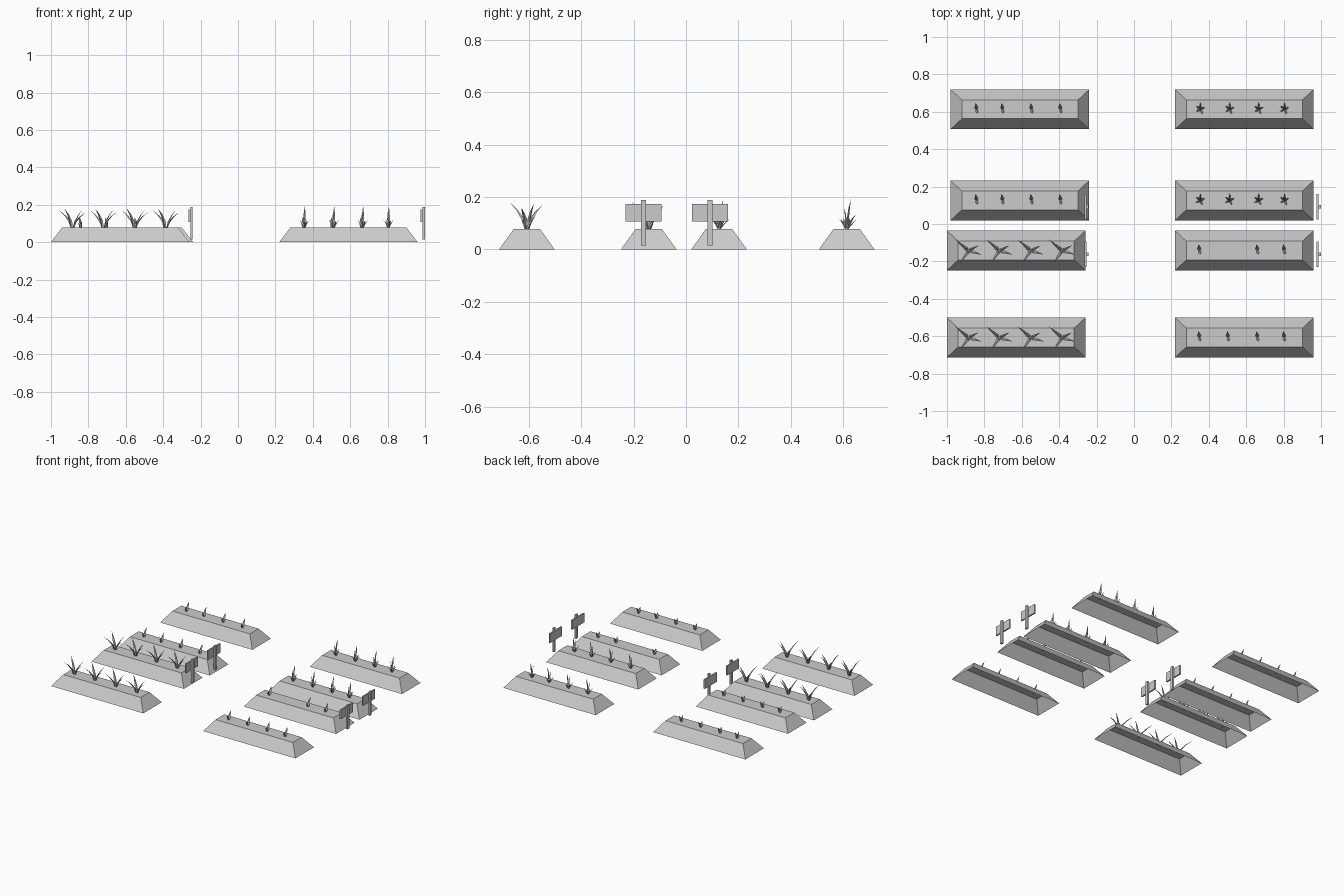
import bpy, bmesh
from mathutils import Vector

if "Cube" in bpy.data.objects:
    bpy.data.objects.remove(bpy.data.objects["Cube"])

BED_Z = 0.078


def finish(name, bm):
    bmesh.ops.recalc_face_normals(bm, faces=bm.faces)
    me = bpy.data.meshes.new(name)
    bm.to_mesh(me)
    bm.free()
    ob = bpy.data.objects.new(name, me)
    bpy.context.collection.objects.link(ob)
    return ob


def box(bm, x0, x1, y0, y1, z0, z1):
    vs = bmesh.ops.create_cube(bm, size=1)["verts"]
    for v in vs:
        v.co = Vector((x1 if v.co.x > 0 else x0, y1 if v.co.y > 0 else y0, z1 if v.co.z > 0 else z0))


def blade(bm, base, tip, width, bend):
    """Tapered, slightly folded leaf curving from base to tip (tip is an offset)."""
    base, tip = Vector(base), Vector(tip)
    flat = Vector((tip.x, tip.y, 0))
    out = flat.normalized() if flat.length > 1e-4 else Vector((1, 0, 0))
    side = Vector((-out.y, out.x, 0))
    rings = []
    for t, w in ((0, 0.7), (0.35, 1.0), (0.7, 0.65)):
        c = base + flat * t ** bend + Vector((0, 0, tip.z * t))
        h = width * w / 2
        rings.append([bm.verts.new(c + d) for d in (side * h, out * h * 0.6, -side * h, -out * h * 0.6)])
    end = bm.verts.new(base + tip)
    for a, b in zip(rings, rings[1:]):
        for i in range(4):
            j = (i + 1) % 4
            bm.faces.new((a[i], a[j], b[j], b[i]))
    for i in range(4):
        bm.faces.new((rings[-1][i], rings[-1][(i + 1) % 4], end))
    bm.faces.new(rings[0][::-1])


def bed(name, x0, y):
    """Sloped soil mound, open underneath."""
    bm = bmesh.new()
    x1, hy = x0 + 0.74, 0.106
    low = [bm.verts.new(p) for p in ((x0, y - hy, 0), (x1, y - hy, 0), (x1, y + hy, 0), (x0, y + hy, 0))]
    a, b, h = x0 + 0.06, x1 - 0.06, 0.05
    top = [bm.verts.new(p) for p in ((a, y - h, BED_Z), (b, y - h, BED_Z), (b, y + h, BED_Z), (a, y + h, BED_Z))]
    bm.faces.new(top)
    for i in range(4):
        j = (i + 1) % 4
        bm.faces.new((low[i], low[j], top[j], top[i]))
    finish(name, bm)


# Leaf tips per plant type: (dx, dy, dz, width, bend)
LEAFY = [(-0.065, 0.055, 0.095, 0.018, 1.8), (0.065, -0.02, 0.085, 0.018, 1.8),
         (-0.04, -0.06, 0.105, 0.018, 1.8), (0.05, 0.025, 0.10, 0.014, 1.6)]
SPIKE = [(0.002, 0.015, 0.118, 0.014, 1.6), (-0.004, -0.008, 0.085, 0.012, 1.5),
         (0.024, 0.012, 0.045, 0.011, 1.3), (-0.022, 0.018, 0.042, 0.011, 1.3),
         (-0.024, -0.012, 0.045, 0.011, 1.3), (0.012, -0.026, 0.042, 0.011, 1.3),
         (0.0, 0.036, 0.04, 0.010, 1.3)]
SPROUT = [(-0.004, 0.032, 0.058, 0.018, 1.5), (0.004, -0.02, 0.04, 0.016, 1.3)]


def plants(name, kind, xs, y):
    bm = bmesh.new()
    for x in xs:
        for dx, dy, dz, w, bend in kind:
            blade(bm, (x + dx * 0.08, y + dy * 0.08, BED_Z - 0.003), (dx, dy, dz), w, bend)
    finish(name, bm)


left_xs = (-0.842, -0.703, -0.548, -0.393)
leafy_xs = (-0.885, -0.72, -0.552, -0.385)
right_xs = (0.355, 0.512, 0.667, 0.805)
sprout_xs = (0.35, 0.503, 0.66, 0.803)
gap_xs = (0.35, 0.66, 0.803)

# Beds with their rows of plants
rows = [("left_back", -0.98, 0.613, SPROUT, left_xs), ("left_mid_back", -0.98, 0.126, SPROUT, left_xs),
        ("left_mid_front", -1.0, -0.142, LEAFY, leafy_xs), ("left_front", -1.0, -0.607, LEAFY, leafy_xs),
        ("right_back", 0.22, 0.613, SPIKE, right_xs), ("right_mid_back", 0.22, 0.126, SPIKE, right_xs),
        ("right_mid_front", 0.22, -0.142, SPROUT, gap_xs), ("right_front", 0.22, -0.607, SPROUT, sprout_xs)]
for name, x0, y, kind, xs in rows:
    bed("soil_bed_" + name, x0, y)
    plants("plants_" + name, kind, xs, y)

# Sign posts with boards
for sx, side in ((1.0, "right"), (-0.242, "left")):
    for y, row in ((0.092, "back"), (-0.162, "front")):
        bm = bmesh.new()
        box(bm, sx - 0.013, sx, y - 0.01, y + 0.01, 0.015, 0.188)
        finish(f"sign_post_{side}_{row}", bm)
        bm = bmesh.new()
        box(bm, sx - 0.023, sx - 0.013, y - 0.069, y + 0.069, 0.107, 0.174)
        finish(f"sign_board_{side}_{row}", bm)
